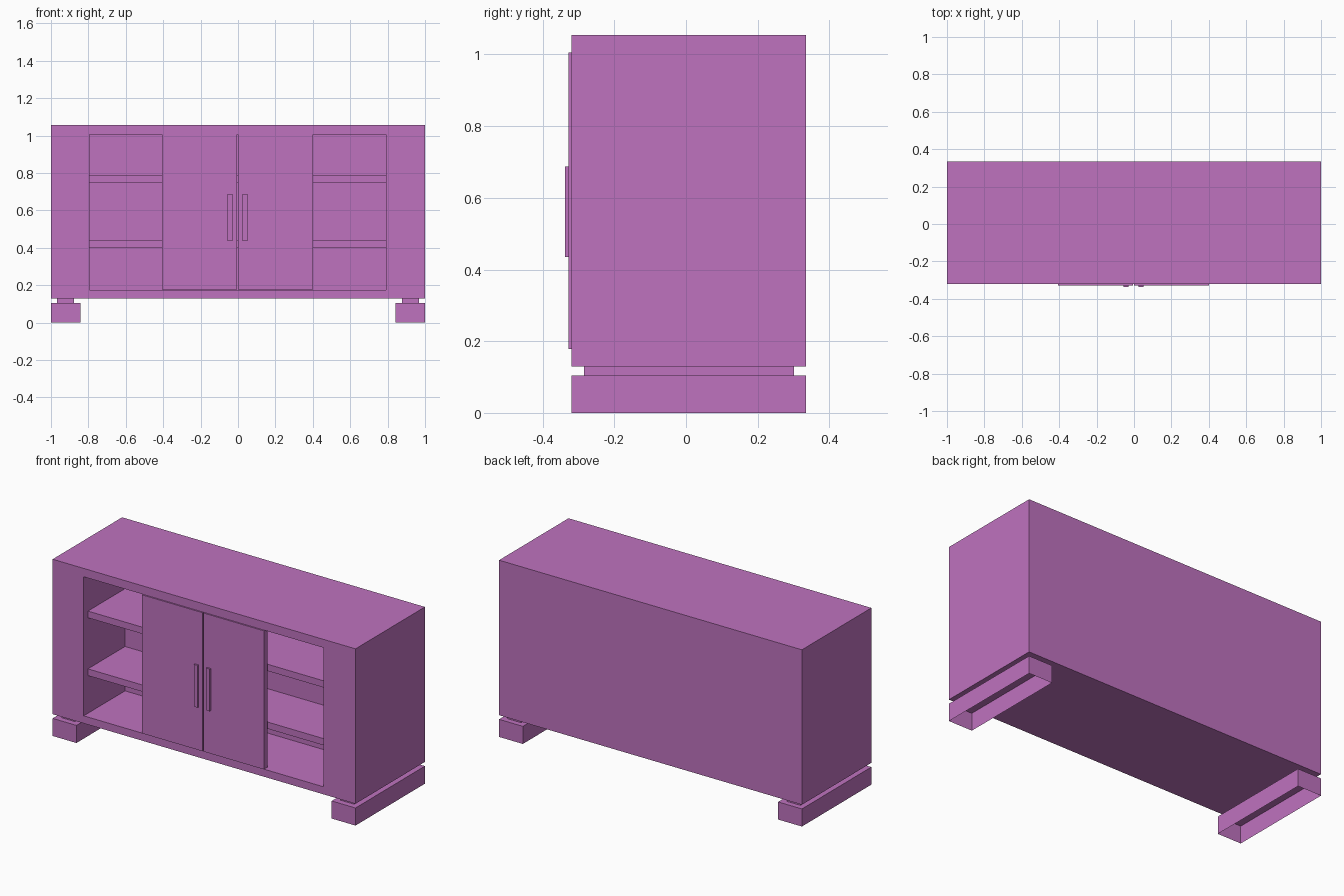
import bpy, bmesh

if "Cube" in bpy.data.objects:
    bpy.data.objects.remove(bpy.data.objects["Cube"])

MID = -0.0025  # centre line of the opening, doors and handles

paint = bpy.data.materials.new("purple_paint")
paint.diffuse_color = (0.52, 0.17, 0.52, 1)
paint.use_nodes = True
paint.node_tree.nodes["Principled BSDF"].inputs["Base Color"].default_value = paint.diffuse_color


def box_bmesh(x, y, z):
    bm = bmesh.new()
    bmesh.ops.create_cube(bm, size=1)
    for v in bm.verts:
        for i, (lo, hi) in enumerate((x, y, z)):
            v.co[i] = lo if v.co[i] < 0 else hi
    bm.normal_update()
    return bm


def finish(bm, name):
    mesh = bpy.data.meshes.new(name)
    bm.to_mesh(mesh)
    bm.free()
    mesh.materials.append(paint)
    obj = bpy.data.objects.new(name, mesh)
    bpy.context.collection.objects.link(obj)
    return obj


def box(name, x, y, z, open_bottom=False):
    bm = box_bmesh(x, y, z)
    if open_bottom:
        bottom = [f for f in bm.faces if f.normal.z < -0.9]
        bmesh.ops.delete(bm, geom=bottom, context='FACES_ONLY')
    return finish(bm, name)


def span(centre, side, near, far):
    return tuple(sorted((centre + side * near, centre + side * far)))


# Cabinet body: a block with a recessed compartment in its front face
BODY_Y = (-0.32, 0.335)
OPEN_X, OPEN_Z, BACK = (-0.795, 0.79), (0.175, 1.005), 0.07
bm = box_bmesh((-1, 1), BODY_Y, (0.13, 1.055))
front = next(f for f in bm.faces if f.normal.y < -0.9)
for depth in (BODY_Y[0], BACK):
    bmesh.ops.inset_individual(bm, faces=[front], thickness=0.02)
    mid = front.calc_center_median()
    for v in front.verts:
        v.co = (OPEN_X[v.co.x > mid.x], depth, OPEN_Z[v.co.z > mid.z])
bm.normal_update()
finish(bm, "cabinet_body")

# Full-width shelves, set back from the front
for name, z in (("lower_shelf", 0.40), ("upper_shelf", 0.745)):
    box(name, OPEN_X, (-0.28, BACK), (z, z + 0.04))

# Doors, handles, feet and the narrow spacers above the feet
for label, s in (("left", -1), ("right", 1)):
    box(label + "_door", span(MID, s, 0.003, 0.4025), (-0.328, -0.295), (0.178, 1.005))
    box(label + "_handle", span(MID, s, 0.0275, 0.0525), (-0.338, -0.328), (0.435, 0.687))
    box(label + "_foot", span(0, s, 0.843, 1.0), BODY_Y, (0, 0.105), open_bottom=True)
    box(label + "_foot_spacer", span(0, s, 0.877, 0.967), (-0.285, 0.302), (0.105, 0.13))
